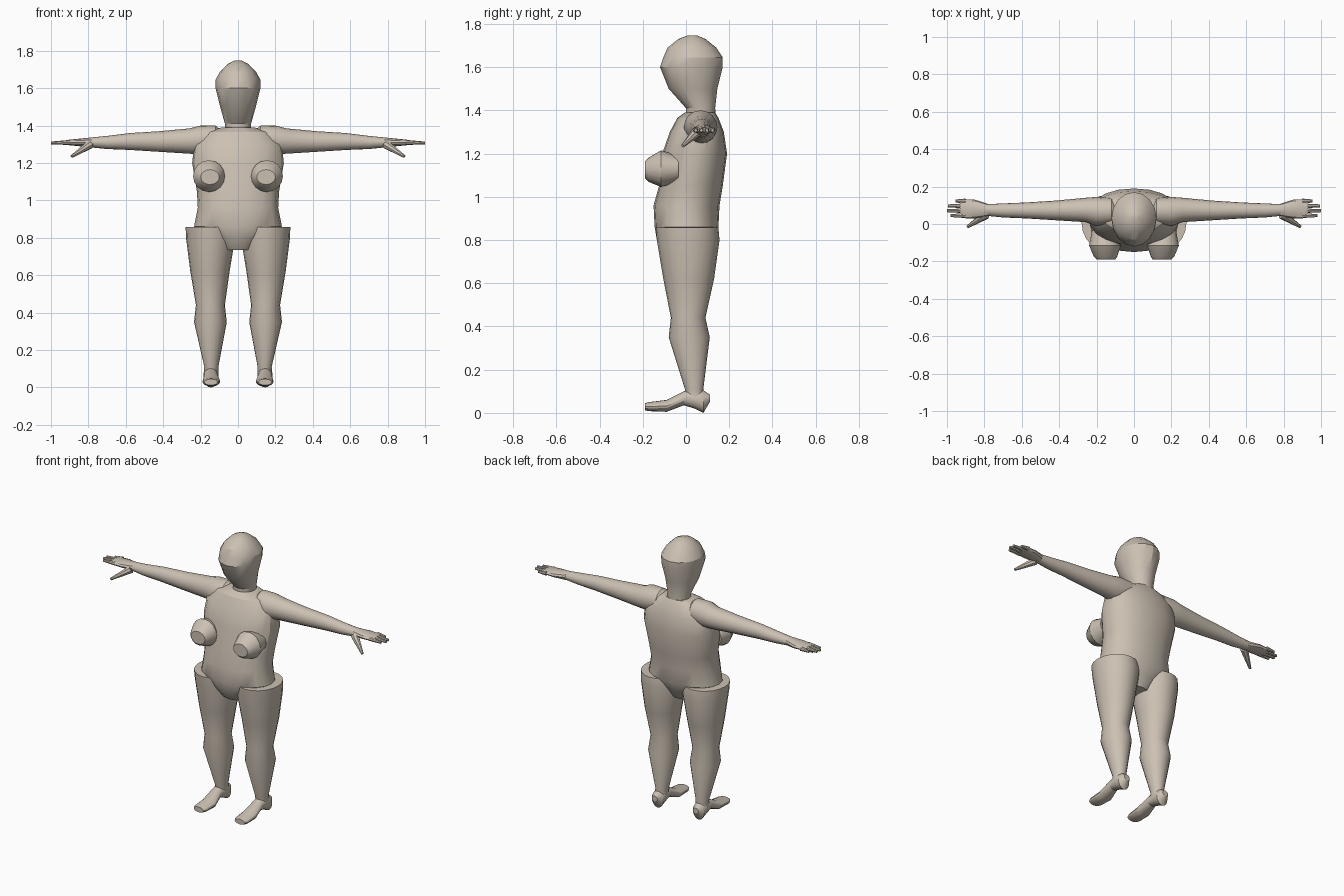
import bpy, bmesh, math
from mathutils import Vector

cube = bpy.data.objects.get("Cube")
if cube:
    bpy.data.objects.remove(cube, do_unlink=True)

skin = bpy.data.materials.new("warm beige")
skin.use_nodes = True
colour = (0.60, 0.53, 0.45, 1)
skin.diffuse_color = colour
skin.node_tree.nodes["Principled BSDF"].inputs["Base Color"].default_value = colour


def place(axis, t, a, b):
    """Point at t along the axis, with a and b on the other two axes."""
    return {"x": (t, a, b), "y": (a, t, b), "z": (a, b, t)}[axis]


def finish(name, bm, mirror):
    bmesh.ops.recalc_face_normals(bm, faces=bm.faces)
    mesh = bpy.data.meshes.new(name)
    bm.to_mesh(mesh)
    bm.free()
    mesh.materials.append(skin)
    obj = bpy.data.objects.new(name, mesh)
    bpy.context.collection.objects.link(obj)
    bpy.ops.object.select_all(action="DESELECT")
    obj.select_set(True)
    bpy.context.view_layer.objects.active = obj
    bpy.ops.object.shade_smooth_by_angle(angle=math.radians(25))
    if mirror:
        obj.modifiers.new("Mirror", "MIRROR").use_mirror_merge = False
    return obj


def loft(name, axis, rings, sides=16, mirror=True, power=1.0):
    """Skin oval rings given as (t, low_a, high_a, low_b, high_b)."""
    bm = bmesh.new()
    loops = []
    for t, a0, a1, b0, b1 in rings:
        loop = []
        for i in range(sides):
            ang = math.tau * i / sides
            c, s = math.cos(ang), math.sin(ang)
            c = math.copysign(abs(c) ** power, c)
            s = math.copysign(abs(s) ** power, s)
            a = (a0 + a1) / 2 + c * (a1 - a0) / 2
            b = (b0 + b1) / 2 + s * (b1 - b0) / 2
            loop.append(bm.verts.new(place(axis, t, a, b)))
        loops.append(loop)
    for lo, hi in zip(loops, loops[1:]):
        for i in range(sides):
            j = (i + 1) % sides
            bm.faces.new((lo[i], lo[j], hi[j], hi[i]))
    bm.faces.new(loops[0])
    bm.faces.new(loops[-1])
    return finish(name, bm, mirror)


def taper(name, start, end, r1, r2, sides=8):
    """Tapered rod between two points."""
    bm = bmesh.new()
    start, end = Vector(start), Vector(end)
    way = end - start
    turn = way.to_track_quat("Z", "Y").to_matrix().to_4x4()
    turn.translation = (start + end) / 2
    bmesh.ops.create_cone(bm, cap_ends=True, segments=sides, radius1=r1,
                          radius2=r2, depth=way.length, matrix=turn)
    return finish(name, bm, True)


# Head and neck
loft("head", "z", [
    (1.34, -.07, .07, .00, .14), (1.41, -.07, .07, .00, .135),
    (1.50, -.095, .095, -.08, .145), (1.60, -.12, .12, -.12, .17),
    (1.645, -.12, .12, -.105, .17), (1.69, -.095, .095, -.085, .14),
    (1.73, -.055, .055, -.035, .09), (1.747, -.02, .02, .01, .05)],
    mirror=False)

# Torso from crotch to the base of the neck
loft("torso", "z", [
    (.735, -.085, .085, -.09, .08), (.80, -.14, .14, -.135, .12),
    (.86, -.235, .235, -.145, .15), (.96, -.215, .215, -.15, .155),
    (1.05, -.22, .22, -.125, .17), (1.20, -.245, .245, -.11, .19),
    (1.30, -.235, .235, -.075, .175), (1.365, -.17, .17, -.04, .15),
    (1.39, -.09, .09, -.005, .135)], sides=20, mirror=False, power=.92)

# Breasts
loft("breasts", "y", [
    (-.19, .10, .20, 1.085, 1.165), (-.175, .09, .215, 1.07, 1.18),
    (-.115, .07, .24, 1.045, 1.215), (-.035, .09, .225, 1.07, 1.19)])

# Arms
loft("arms", "x", [
    (.09, .03, .11, 1.30, 1.375), (.12, .00, .14, 1.255, 1.40),
    (.20, -.01, .145, 1.245, 1.40), (.26, .01, .14, 1.25, 1.385),
    (.42, .02, .125, 1.26, 1.37), (.58, .03, .115, 1.27, 1.36),
    (.70, .035, .11, 1.275, 1.345), (.80, .045, .105, 1.285, 1.335)])

# Palms, fingers and thumbs
loft("palms", "x", [
    (.78, .043, .107, 1.283, 1.337), (.85, .03, .13, 1.29, 1.33),
    (.90, .03, .13, 1.295, 1.325), (.93, .04, .127, 1.30, 1.32)], sides=12)
for i, tip in enumerate((.98, 1.0, .995, .955)):
    y = .045 + i * .026
    taper(f"finger_{i + 1}", (.90, y, 1.31), (tip, y, 1.307), .013, .008)
taper("thumb", (.79, .05, 1.30), (.89, -.015, 1.235), .024, .008)

# Legs
loft("legs", "z", [
    (.06, .105, .185, .00, .085), (.11, .105, .18, -.005, .08),
    (.35, .06, .235, -.08, .11), (.44, .07, .225, -.07, .09),
    (.62, .045, .255, -.105, .13), (.80, .015, .278, -.135, .155),
    (.857, .02, .28, -.14, .15)], sides=20)

# Feet
loft("feet", "y", [
    (-.19, .11, .18, .012, .045), (-.17, .10, .19, .008, .05),
    (-.09, .095, .19, .005, .06), (-.01, .11, .18, .035, .10),
    (.04, .105, .185, .02, .11), (.08, .105, .185, .00, .105),
    (.11, .125, .165, .05, .085)])
